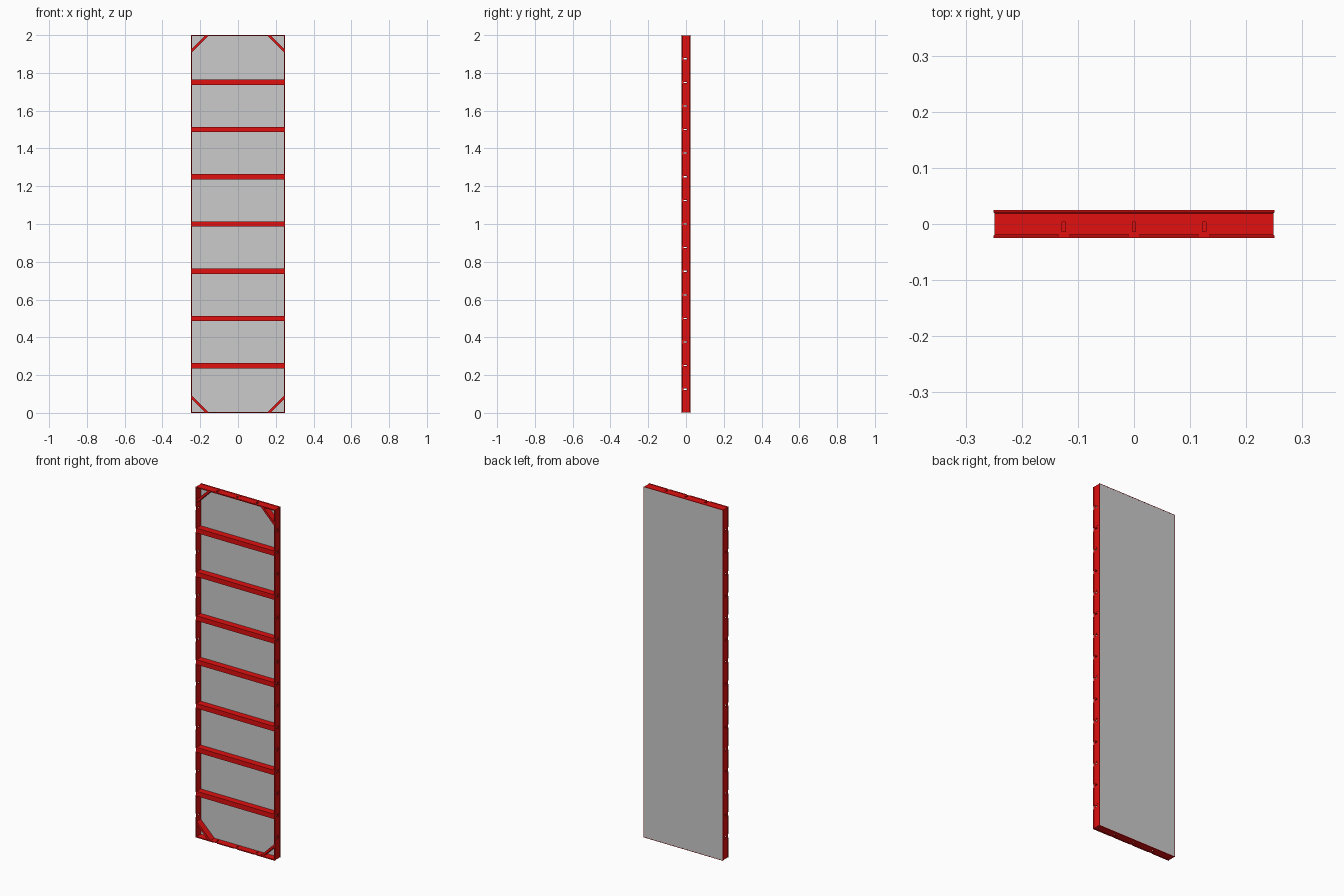
import bpy, bmesh, math
from mathutils import Matrix, Vector

if "Cube" in bpy.data.objects:
    bpy.data.objects.remove(bpy.data.objects["Cube"])

W, H, D = 0.25, 2.0, 0.025      # half width, height, half depth

red = bpy.data.materials.new("red_steel")
red.diffuse_color = (0.75, 0.005, 0.005, 1)
red.use_nodes = True
red.node_tree.nodes["Principled BSDF"].inputs["Base Color"].default_value = red.diffuse_color


def finish(name, bm, mat=None):
    bmesh.ops.recalc_face_normals(bm, faces=bm.faces)
    me = bpy.data.meshes.new(name)
    bm.to_mesh(me)
    bm.free()
    ob = bpy.data.objects.new(name, me)
    bpy.context.collection.objects.link(ob)
    if mat:
        me.materials.append(mat)
    return ob


def add_box(bm, lo, hi, turn=0):
    lo, hi = Vector(lo), Vector(hi)
    m = (Matrix.Translation((lo + hi) / 2) @ Matrix.Rotation(turn, 4, 'Y')
         @ Matrix.Diagonal((*(hi - lo), 1)))
    bmesh.ops.create_cube(bm, size=1, matrix=m)


def cut(ob, cutter):
    cutter.hide_render = True
    mod = ob.modifiers.new("cut", 'BOOLEAN')
    mod.operation, mod.solver, mod.object = 'DIFFERENCE', 'EXACT', cutter
    bpy.context.view_layer.objects.active = ob
    bpy.ops.object.modifier_apply(modifier=mod.name)
    bpy.data.objects.remove(cutter)


# Outer frame: rail section (inset from outside, y) swept round the rectangle
section = [(0, -D), (0, -0.021), (0.0015, -0.019), (0.0015, 0.019),
           (0, 0.021), (0, D), (0.003, D), (0.003, 0.013),
           (0.006, 0.013), (0.006, -D)]
bm = bmesh.new()
rings = [[bm.verts.new((sx * (W - d), y, H / 2 + sz * (H / 2 - d))) for d, y in section]
         for sx, sz in ((-1, -1), (1, -1), (1, 1), (-1, 1))]
n = len(section)
for i in range(4):
    a, b = rings[i], rings[(i + 1) % 4]
    for j in range(n):
        k = (j + 1) % n
        bm.faces.new((a[j], a[k], b[k], b[j]))
frame = finish("outer_frame", bm, red)

# Pin slots and the shallow lip dimples around them
spots = [(s * W, i * 0.125, True) for s in (-1, 1) for i in range(1, 16)]
spots += [(x, z, False) for z in (0, H) for x in (-0.125, 0, 0.125)]


def cutter_boxes(name, half_len, depth, y0, y1):
    bm = bmesh.new()
    for x, z, upright in spots:
        hx, hz = (depth, half_len) if upright else (half_len, depth)
        add_box(bm, (x - hx, y0, z - hz), (x + hx, y1, z + hz))
    return finish(name, bm)


cut(frame, cutter_boxes("dimple_cutter", 0.010, 0.0022, -0.03, 0.008))
cut(frame, cutter_boxes("slot_cutter", 0.003, 0.012, -0.013, 0.004))

# Facing board set into the back of the frame
bm = bmesh.new()
add_box(bm, (-W + 0.003, 0.013, 0.003), (W - 0.003, D - 0.0003, H - 0.003))
finish("facing_board", bm)

# Cross ribs: angle section with front flange and top web
rib = [(-D + 0.001, -0.014), (-D + 0.001, 0.014), (0.013, 0.014),
       (0.013, 0.010), (-D + 0.005, 0.010), (-D + 0.005, -0.014)]
for i in range(1, 8):
    bm = bmesh.new()
    ends = [[bm.verts.new((x, y, i * 0.25 + z)) for y, z in rib]
            for x in (-W + 0.005, W - 0.005)]
    bm.faces.new(ends[0])
    bm.faces.new(ends[1])
    for j in range(6):
        k = (j + 1) % 6
        bm.faces.new((ends[0][j], ends[0][k], ends[1][k], ends[1][j]))
    finish(f"cross_rib_{i}", bm, red)

# Diagonal corner braces, with ends mitred against the rails
for sx in (-1, 1):
    for sz in (-1, 1):
        bm = bmesh.new()
        outline = [(0.005, 0.075), (0.005, 0.093), (0.093, 0.005), (0.075, 0.005)]
        sides = [[bm.verts.new((sx * (W - u), y, H / 2 + sz * (H / 2 - v)))
                  for u, v in outline] for y in (-D + 0.002, 0.013)]
        bm.faces.new(sides[0])
        bm.faces.new(sides[1])
        for j in range(4):
            k = (j + 1) % 4
            bm.faces.new((sides[0][j], sides[0][k], sides[1][k], sides[1][j]))
        finish("corner_brace", bm, red)
